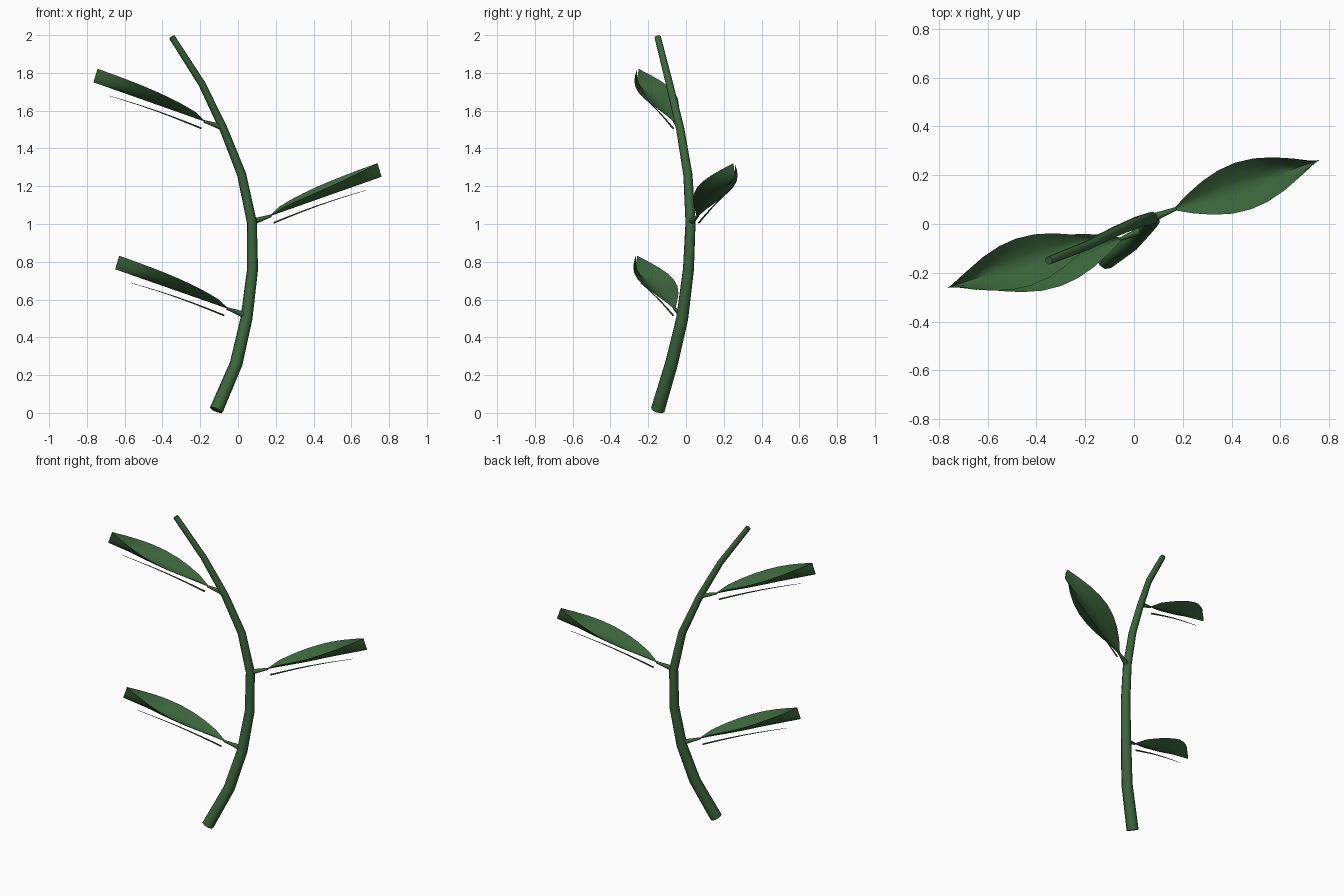
import bpy, bmesh, math
from mathutils import Vector

if "Cube" in bpy.data.objects:
    bpy.data.objects.remove(bpy.data.objects["Cube"], do_unlink=True)

# Leaf green
green = bpy.data.materials.new("leaf_green")
green.use_nodes = True
colour = (0.045, 0.13, 0.045, 1)
green.diffuse_color = colour
green.node_tree.nodes["Principled BSDF"].inputs["Base Color"].default_value = colour


def finish(obj):
    bpy.ops.object.select_all(action='DESELECT')
    obj.select_set(True)
    bpy.context.view_layer.objects.active = obj
    if obj.type == 'CURVE':
        bpy.ops.object.convert(target='MESH')
        obj = bpy.context.view_layer.objects.active
    bpy.ops.object.shade_smooth_by_angle(angle=math.radians(50))
    return obj


def tube(name, points, radii, resolution=2):
    curve = bpy.data.curves.new(name, 'CURVE')
    curve.dimensions = '3D'
    curve.bevel_depth = 1
    curve.bevel_resolution = resolution
    curve.use_fill_caps = True
    spline = curve.splines.new('POLY')
    spline.points.add(len(points) - 1)
    for p, co, r in zip(spline.points, points, radii):
        p.co = (*co, 1)
        p.radius = r
    curve.materials.append(green)
    obj = bpy.data.objects.new(name, curve)
    bpy.context.collection.objects.link(obj)
    return finish(obj)


def leaf(name, joint, base, tip):
    base, tip = Vector(base), Vector(tip)
    along = tip - base
    axis = along.normalized()
    side = Vector((0, 0, 1)).cross(axis).normalized()
    up = axis.cross(side)

    # Cupped blade: width closes at the tip, the rim stays raised
    rows, cols = 8, 6
    bm = bmesh.new()
    grid = []
    for i in range(rows + 1):
        t = i / rows
        width = 0.004 + 0.097 * math.sin(math.pi * t)
        depth = 0.075 * math.sqrt(t)
        row = []
        for j in range(cols + 1):
            v = 2 * j / cols - 1
            row.append(bm.verts.new(base + along * t + side * width * v
                                    + up * depth * abs(v) ** 1.5))
        grid.append(row)
    for i in range(rows):
        for j in range(cols):
            bm.faces.new((grid[i][j], grid[i + 1][j],
                          grid[i + 1][j + 1], grid[i][j + 1]))
    mesh = bpy.data.meshes.new(name)
    bm.to_mesh(mesh)
    bm.free()
    mesh.materials.append(green)
    obj = bpy.data.objects.new(name, mesh)
    bpy.context.collection.objects.link(obj)
    finish(obj)

    # Stalk joining the blade to the stem
    tube(name + "_stalk", [joint, base + axis * 0.01], [0.018, 0.007])

    # Fine vein running under the blade
    steps = 6
    vein = [base + along * (0.02 + 0.82 * k / steps)
            - up * (0.04 - 0.008 * math.sin(math.pi * k / steps))
            for k in range(steps + 1)]
    tube(name + "_vein", vein, [0.005 - 0.004 * k / steps for k in range(steps + 1)], 1)


# Curved, tapering stem
path = [(-0.115, -0.15, 0.015), (-0.01, -0.077, 0.26), (0.045, -0.02, 0.5),
        (0.077, 0.013, 0.76), (0.073, 0.024, 1.01), (0.02, 0.01, 1.26),
        (-0.075, -0.03, 1.5), (-0.19, -0.087, 1.74), (-0.35, -0.15, 1.99)]
tube("stem", path, [0.037 - 0.0025 * i for i in range(len(path))])

# Alternating leaves
leaf("lower_leaf", (0.045, -0.02, 0.515), (-0.05, -0.06, 0.55), (-0.65, -0.27, 0.76))
leaf("middle_leaf", (0.073, 0.024, 1.01), (0.165, 0.06, 1.04), (0.76, 0.262, 1.25))
leaf("upper_leaf", (-0.075, -0.03, 1.51), (-0.17, -0.06, 1.54), (-0.765, -0.262, 1.75))
